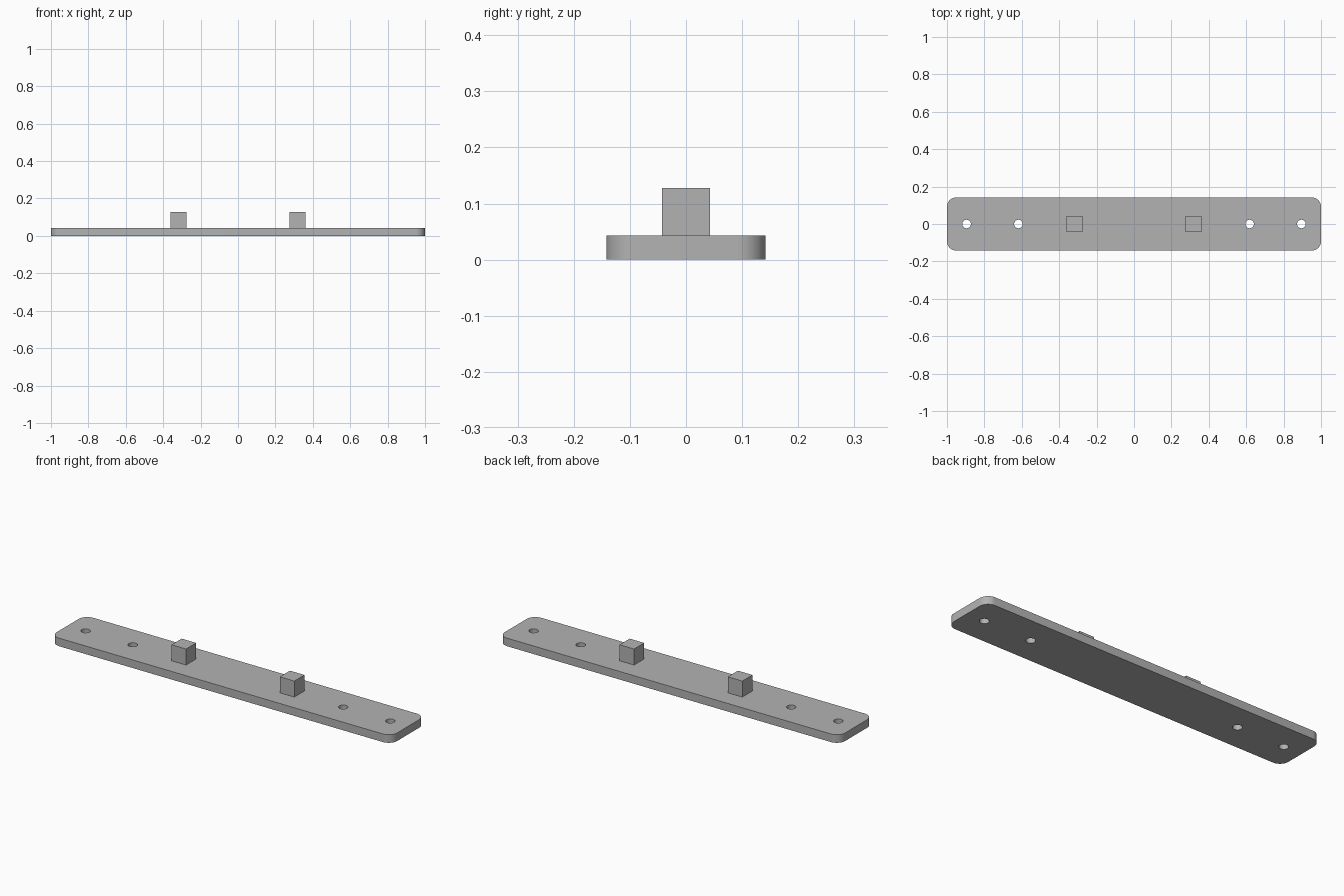
import bpy
import bmesh
from math import cos, sin, pi

HALF_X, HALF_Y, THICK, CORNER = 1.0, 0.142, 0.043, 0.05
HOLE_XS, HOLE_R = (-0.895, -0.618, 0.618, 0.895), 0.023
BLOCK_X, BLOCK = 0.318, 0.085

if "Cube" in bpy.data.objects:
    bpy.data.objects.remove(bpy.data.objects["Cube"])

# Single grey material
grey = bpy.data.materials.new("plain grey")
grey.use_nodes = True
colour = (0.45, 0.45, 0.45, 1)
grey.diffuse_color = colour
grey.node_tree.nodes["Principled BSDF"].inputs["Base Color"].default_value = colour


def add_object(name, bm):
    bmesh.ops.recalc_face_normals(bm, faces=bm.faces)
    mesh = bpy.data.meshes.new(name)
    bm.to_mesh(mesh)
    bm.free()
    mesh.materials.append(grey)
    obj = bpy.data.objects.new(name, mesh)
    bpy.context.collection.objects.link(obj)
    return obj


def loop_edges(bm, points):
    verts = [bm.verts.new((x, y, 0)) for x, y in points]
    return [bm.edges.new((v, verts[i - 1])) for i, v in enumerate(verts)]


def arc(cx, cy, radius, start, sweep, steps):
    angles = [start + sweep * i / steps for i in range(steps + 1)]
    return [(cx + radius * cos(a), cy + radius * sin(a)) for a in angles]


# Rounded plate outline with drilled holes, filled and extruded
bm = bmesh.new()
outline = []
for i, (sx, sy) in enumerate(((1, 1), (-1, 1), (-1, -1), (1, -1))):
    outline += arc(sx * (HALF_X - CORNER), sy * (HALF_Y - CORNER),
                   CORNER, i * pi / 2, pi / 2, 12)
edges = loop_edges(bm, outline)
for x in HOLE_XS:
    edges += loop_edges(bm, arc(x, 0, HOLE_R, 0, 2 * pi, 32)[:-1])
bmesh.ops.triangle_fill(bm, edges=edges, use_beauty=True, normal=(0, 0, 1))
ext = bmesh.ops.extrude_face_region(bm, geom=bm.faces[:], use_keep_orig=True)
top = [g for g in ext["geom"] if isinstance(g, bmesh.types.BMVert)]
bmesh.ops.translate(bm, verts=top, vec=(0, 0, THICK))
plate = add_object("mounting_plate", bm)
bpy.ops.object.select_all(action="DESELECT")
plate.select_set(True)
bpy.context.view_layer.objects.active = plate
bpy.ops.object.shade_smooth_by_angle(angle=pi / 6)

# Pair of square blocks standing on the plate
for name, side in (("left_block", 1), ("right_block", -1)):
    bm = bmesh.new()
    bmesh.ops.create_cube(bm, size=BLOCK)
    bmesh.ops.translate(bm, verts=bm.verts,
                        vec=(side * BLOCK_X, 0, THICK + BLOCK / 2))
    add_object(name, bm)
